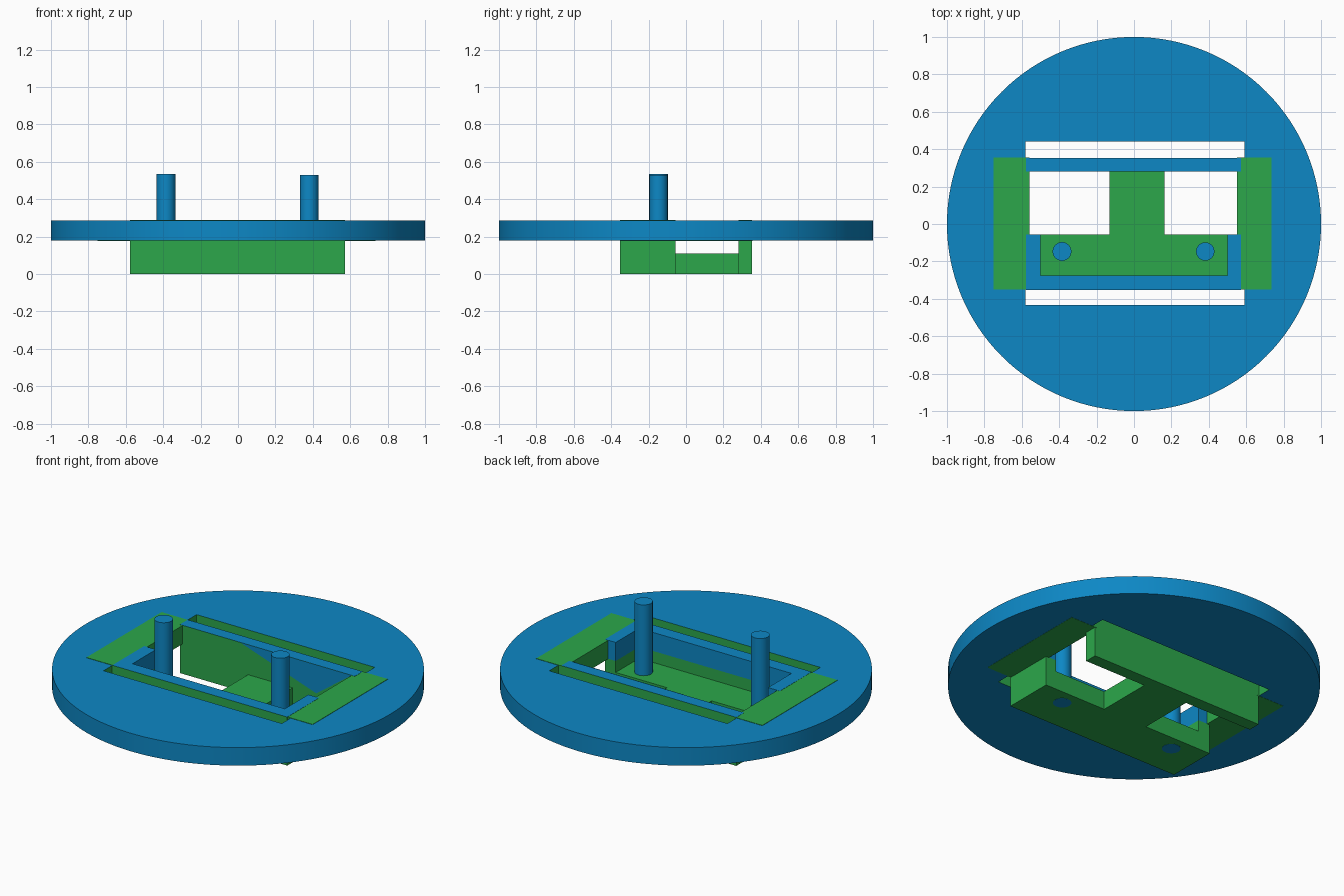
import bpy, bmesh, math

if "Cube" in bpy.data.objects:
    bpy.data.objects.remove(bpy.data.objects["Cube"])


def material(name, rgb):
    m = bpy.data.materials.new(name)
    m.diffuse_color = (*rgb, 1)
    m.use_nodes = True
    m.node_tree.nodes["Principled BSDF"].inputs["Base Color"].default_value = m.diffuse_color
    return m


BLUE = material("blue", (0.004, 0.245, 0.56))
GREEN = material("green", (0.025, 0.39, 0.07))


def finish(name, bm, rule):
    """Make an object; rule(face) gives 0 for blue or 1 for green."""
    bm.normal_update()
    for f in bm.faces:
        f.material_index = rule(f)
    me = bpy.data.meshes.new(name)
    bm.to_mesh(me)
    bm.free()
    me.materials.append(BLUE)
    me.materials.append(GREEN)
    ob = bpy.data.objects.new(name, me)
    bpy.context.collection.objects.link(ob)
    return ob


def box(name, x, y, z, rule=lambda f: 1):
    bm = bmesh.new()
    bmesh.ops.create_cube(bm, size=1)
    for v in bm.verts:
        v.co = [r[0] if c < 0 else r[1] for c, r in zip(v.co, (x, y, z))]
    return finish(name, bm, rule)


def cylinder(name, x, y, radius, z0, z1, segments):
    bm = bmesh.new()
    bmesh.ops.create_cone(bm, cap_ends=True, segments=segments,
                          radius1=radius, radius2=radius, depth=z1 - z0)
    bmesh.ops.translate(bm, verts=bm.verts, vec=(x, y, (z0 + z1) / 2))
    ob = finish(name, bm, lambda f: 0)
    bpy.context.view_layer.objects.active = ob
    ob.select_set(True)
    bpy.ops.object.shade_smooth_by_angle(angle=math.radians(30))
    ob.select_set(False)
    return ob


BASE, TOP = 0.178, 0.285      # underside and top of the disc
CAP = TOP + 0.003             # top of the frame rails
L, R = -0.578, 0.571          # ends of the frame
FLOOR = 0.11

# Round plate with a rectangular opening, cut walls green
disc = cylinder("round_plate", 0, 0, 1, BASE, TOP, 128)
cutter = box("opening_cutter", (-0.58, 0.59), (-0.432, 0.44), (0, 0.5))
cutter.hide_render = True
cutter.hide_set(True)
cut = disc.modifiers.new("opening", 'BOOLEAN')
cut.operation = 'DIFFERENCE'
cut.solver = 'EXACT'
cut.object = cutter

# Side flaps bridging the plate and the frame
box("left_flap", (-0.75, -0.56), (-0.35, 0.355), (BASE - 0.001, TOP + 0.002))
box("right_flap", (0.55, 0.735), (-0.35, 0.355), (BASE - 0.001, TOP + 0.002))

# Lower body
box("front_floor", (L, R), (-0.354, -0.055), (0, FLOOR))
box("middle_bar", (-0.13, 0.163), (-0.055, 0.28), (0, FLOOR))


def inside_blue(f):
    """Top and pocket-facing sides blue, outer faces green."""
    n, c = f.normal, f.calc_center_median()
    if n.z > 0.5 or n.y > 0.5:
        return 0
    return 0 if n.x * c.x < -0.01 else 1


# Pocket walls: green below the plate, blue-lined within it
for name, x, y in (("front_wall", (L, R), (-0.354, -0.275)),
                   ("left_wall", (L, -0.5), (-0.275, -0.055)),
                   ("right_wall", (0.5, R), (-0.275, -0.055))):
    box(name + "_lower", x, y, (FLOOR, BASE))
    box(name + "_upper", x, y, (BASE, CAP), inside_blue)

# Back wall with a blue top
box("back_wall", (L, R), (0.28, 0.354), (0, CAP),
    lambda f: 0 if f.normal.z > 0.5 else 1)

# Blue triangular patch on the inner side of the back wall
bm = bmesh.new()
tri = [(-0.18, CAP), (0.32, 0.12), (0.55, CAP)]
bm.faces.new([bm.verts.new((x, 0.278, z)) for x, z in tri])
finish("back_wall_patch", bm, lambda f: 0)

# Pins
cylinder("left_pin", -0.385, -0.147, 0.05, -0.0, 0.536, 48)
cylinder("right_pin", 0.381, -0.147, 0.049, -0.0, 0.53, 48)

# Blue pin ends on the underside
for name, x in (("left_pin_end", -0.385), ("right_pin_end", 0.381)):
    cylinder(name, x, -0.147, 0.05, -0.001, 0.004, 48)
